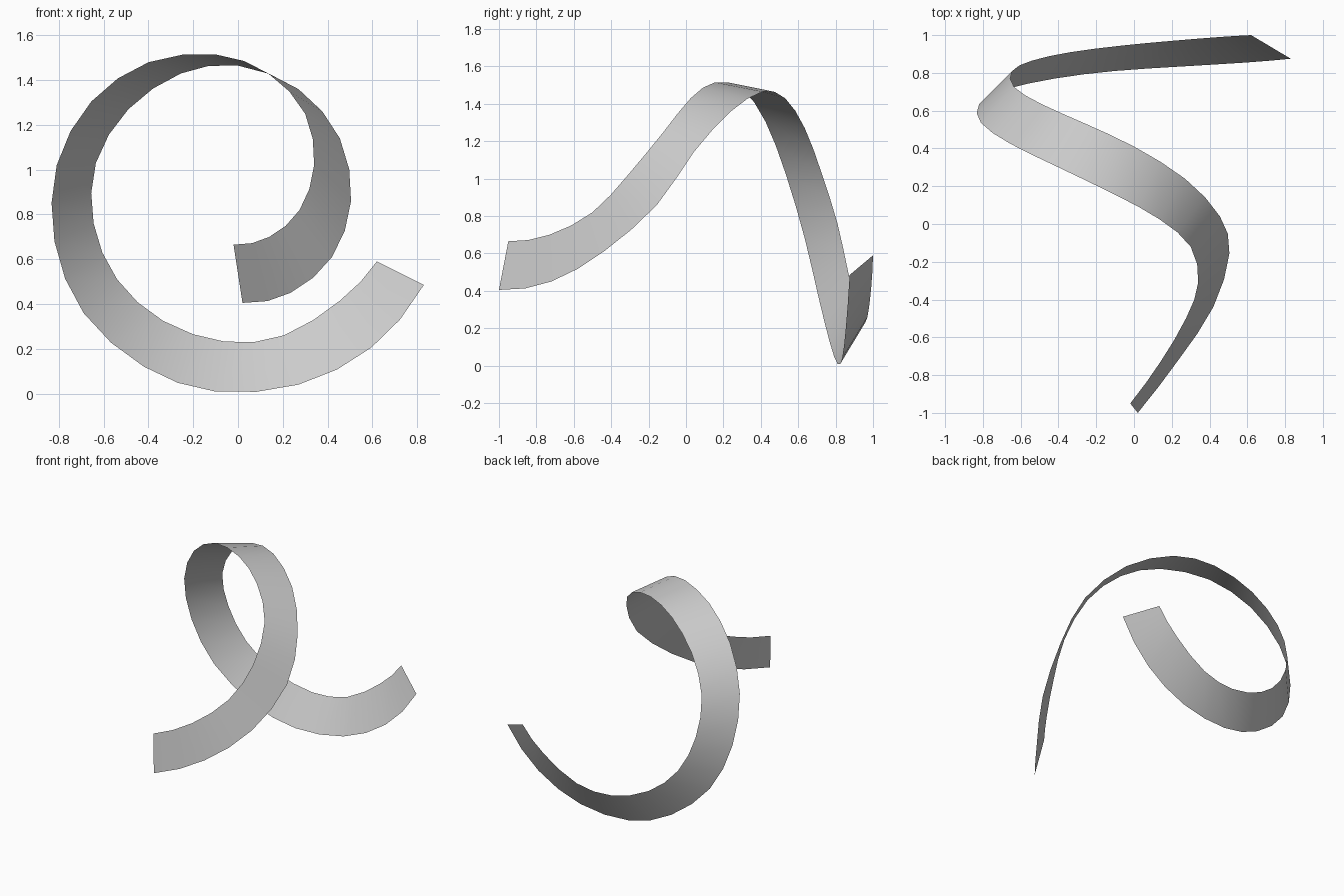
import bpy
from mathutils import Vector

# Guide points for the two edges of the curled ribbon (x, y, z)
EDGE_A = [(-.02, -.95, .665), (.14, -.73, .70), (.275, -.50, .82), (.34, -.31, 1.02),
          (.30, -.12, 1.25), (.135, .025, 1.43), (-.10, .155, 1.515), (-.40, .30, 1.48),
          (-.655, .425, 1.305), (-.81, .535, 1.02), (-.82, .635, .68), (-.69, .71, .36),
          (-.42, .77, .12), (-.105, .81, .01), (.27, .835, .04), (.595, .855, .205),
          (.83, .875, .485)]
EDGE_B = [(.02, -1.0, .405), (.235, -.72, .45), (.42, -.44, .61), (.505, -.155, .86),
          (.455, .04, 1.14), (.27, .24, 1.36), (0, .41, 1.465), (-.255, .53, 1.43),
          (-.49, .635, 1.27), (-.635, .725, 1.03), (-.645, .81, .76), (-.54, .865, .51),
          (-.335, .91, .325), (-.06, .945, .232), (.205, .97, .26), (.455, .99, .415),
          (.62, 1.0, .59)]


def smooth_edge(points):
    """Insert one curved midpoint between neighbouring guide points."""
    p = [Vector(v) for v in points]
    p = [p[0] * 3 - p[1] * 3 + p[2]] + p + [p[-1] * 3 - p[-2] * 3 + p[-3]]
    out = []
    for a, b, c, d in zip(p, p[1:], p[2:], p[3:]):
        out += [b, (b + c) * 0.5625 - (a + d) * 0.0625]
    return out + [p[-2]]


# Ribbon: one strip of quads spanning both edges
a, b = smooth_edge(EDGE_A), smooth_edge(EDGE_B)
n = len(a)
mesh = bpy.data.meshes.new("ribbon")
mesh.from_pydata(a + b, [], [(i, n + i, n + i + 1, i + 1) for i in range(n - 1)])
ribbon = bpy.data.objects.new("ribbon", mesh)
bpy.context.collection.objects.link(ribbon)
mesh.shade_smooth()

# Plain light grey
grey = bpy.data.materials.new("light_grey")
grey.diffuse_color = (0.6, 0.6, 0.6, 1)
mesh.materials.append(grey)
